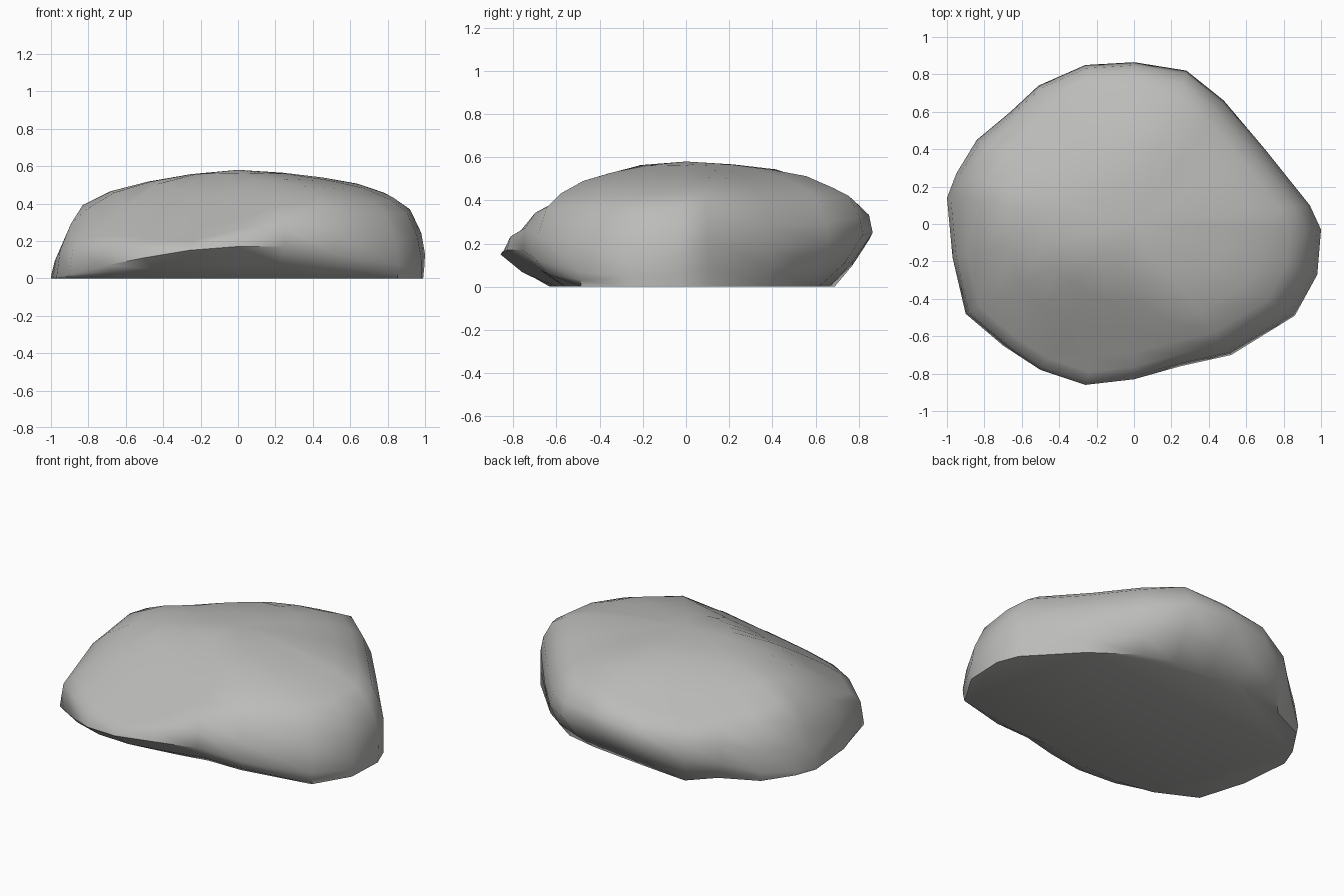
import bpy
import bmesh
import math

default_cube = bpy.data.objects.get("Cube")
if default_cube:
    bpy.data.objects.remove(default_cube, do_unlink=True)

# Stone material
stone = bpy.data.materials.new("stone grey")
stone.use_nodes = True
grey = (0.5, 0.5, 0.49, 1)
stone.diffuse_color = grey
shader = stone.node_tree.nodes["Principled BSDF"]
shader.inputs["Base Color"].default_value = grey
shader.inputs["Roughness"].default_value = 0.9

# Widest outline, counter-clockwise: x, y, height, and how far the base is drawn in
outline = [
    (1, -.03, .13, .99), (.98, -.27, .1, 1), (.86, -.49, .07, .99),
    (.52, -.7, .13, .8), (.25, -.76, .17, .74), (0, -.83, .17, .72),
    (-.26, -.86, .15, .72), (-.5, -.78, .11, .81), (-.7, -.65, .07, .91),
    (-.9, -.48, .02, .98), (-.97, -.18, .01, 1), (-1, .14, .01, 1),
    (-.95, .27, .02, 1), (-.84, .45, .05, .99), (-.66, .6, .12, .92),
    (-.51, .74, .15, .93), (-.26, .85, .22, .78), (0, .865, .25, .74),
    (.28, .82, .24, .75), (.48, .66, .2, .86), (.7, .4, .18, .96),
    (.94, .1, .21, 1),
]

# Dome profile: share of the outline radius, share of the rise to the summit
dome = [(.98, .25), (.92, .53), (.83, .67), (.68, .8), (.48, .89), (.25, .96)]
summit = .58


def worn_height(x, y, z):
    """Limit the height to the flat worn slopes of the stone."""
    front = .72 + .6 * y + .18 * x
    back = .78 - .5 * y + .08 * x
    west = 2.3 * (x + 1.02)
    front_corner = .85 + .5 * (x + y)
    back_corner = .75 + .33 * x - .4 * y
    return min(z, front, back, west, front_corner, back_corner)


def add_ring(mesh, points):
    return [mesh.verts.new(point) for point in points]


def bridge(mesh, lower, upper):
    count = len(lower)
    for i in range(count):
        j = (i + 1) % count
        mesh.faces.new((lower[i], lower[j], upper[j], upper[i]))


# Flat base, rounded underside and widest edge
mesh = bmesh.new()
rings = []
for reach, lift in ((0, 0), (.58, .45), (1, 1)):
    points = []
    for x, y, lip, inset in outline:
        share = inset + (1 - inset) * reach
        points.append((x * share, y * share, lip * lift))
    rings.append(add_ring(mesh, points))

# Dome rings up to the summit
for share, rise in dome:
    points = []
    for x, y, lip, inset in outline:
        px, py = x * share, y * share
        height = lip + (summit - lip) * rise
        points.append((px, py, max(lip + .02, worn_height(px, py, height))))
    rings.append(add_ring(mesh, points))
for lower, upper in zip(rings, rings[1:]):
    bridge(mesh, lower, upper)

# Close the base and the summit
mesh.faces.new(list(reversed(rings[0])))
peak = mesh.verts.new((0, 0, summit))
crown = rings[-1]
for i, vert in enumerate(crown):
    mesh.faces.new((vert, crown[(i + 1) % len(crown)], peak))
bmesh.ops.recalc_face_normals(mesh, faces=mesh.faces)

data = bpy.data.meshes.new("boulder")
mesh.to_mesh(data)
mesh.free()
data.materials.append(stone)
boulder = bpy.data.objects.new("boulder", data)
bpy.context.collection.objects.link(boulder)

# Smooth weathered surface with a crisp edge around the base
bpy.ops.object.select_all(action="DESELECT")
boulder.select_set(True)
bpy.context.view_layer.objects.active = boulder
bpy.ops.object.shade_smooth_by_angle(angle=math.radians(55))
